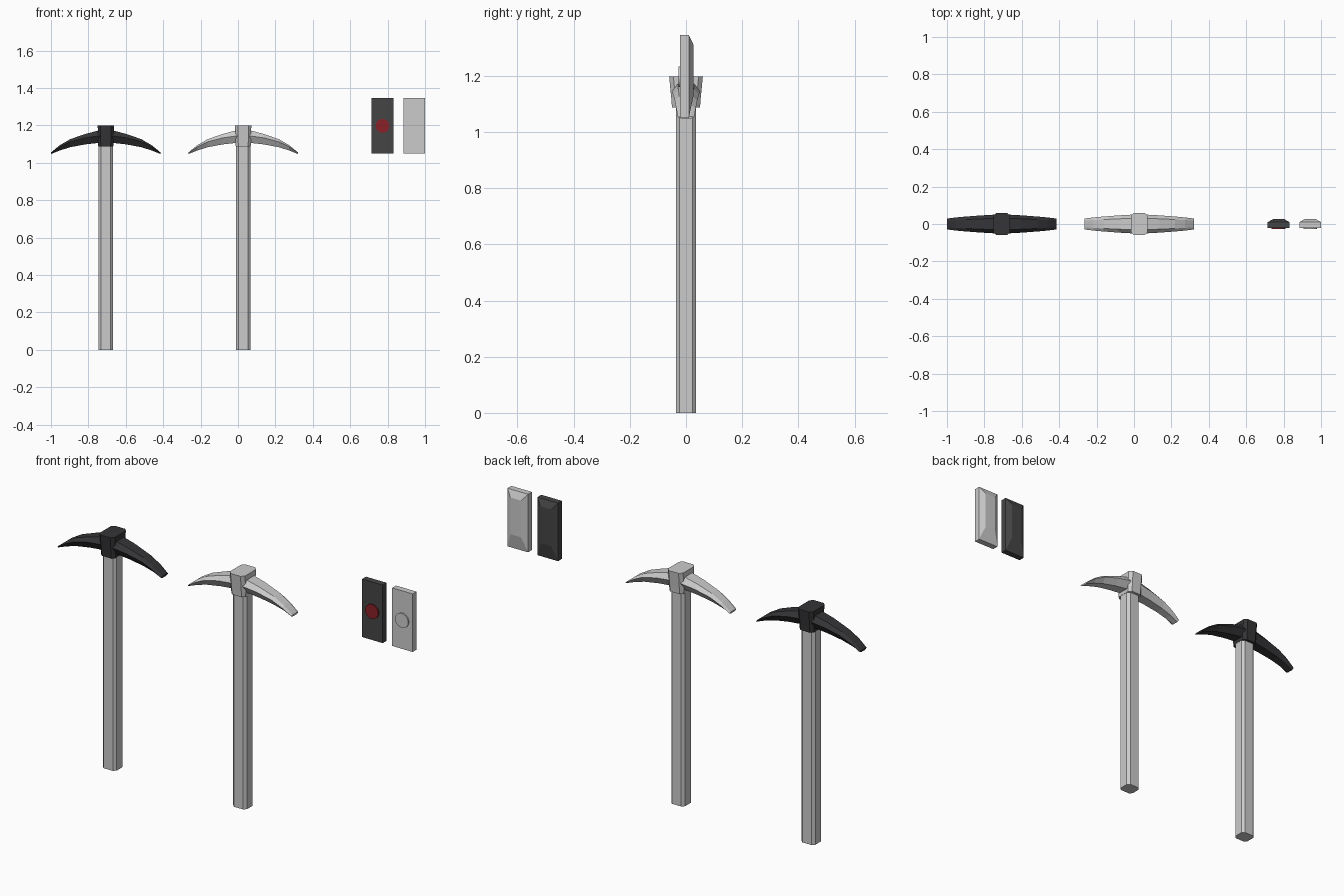
import bpy, bmesh, math

if "Cube" in bpy.data.objects:
    bpy.data.objects.remove(bpy.data.objects["Cube"])


def paint(name, rgb):
    m = bpy.data.materials.new(name)
    m.diffuse_color = (*rgb, 1)
    m.use_nodes = True
    m.node_tree.nodes["Principled BSDF"].inputs["Base Color"].default_value = m.diffuse_color
    return m


iron = paint("dark_iron", (0.035, 0.035, 0.038))
shell = paint("dark_shell", (0.06, 0.06, 0.06))
red = paint("red", (0.25, 0.015, 0.02))


def loft(name, rings, mat=None):
    """Skin a closed solid through rings with equal point counts."""
    bm = bmesh.new()
    vs = [[bm.verts.new(p) for p in r] for r in rings]
    n = len(rings[0])
    for a, b in zip(vs, vs[1:]):
        for i in range(n):
            j = (i + 1) % n
            bm.faces.new((a[i], a[j], b[j], b[i]))
    bm.faces.new(vs[0][::-1])
    bm.faces.new(vs[-1])
    bmesh.ops.recalc_face_normals(bm, faces=bm.faces)
    me = bpy.data.meshes.new(name)
    bm.to_mesh(me)
    bm.free()
    ob = bpy.data.objects.new(name, me)
    bpy.context.collection.objects.link(ob)
    if mat:
        me.materials.append(mat)
    return ob


def octagon(cx, hx, hy, c, z):
    """Rectangle with cut corners, lying flat at height z."""
    q = [(hx, hy - c), (hx - c, hy), (c - hx, hy), (-hx, hy - c),
         (-hx, c - hy), (c - hx, -hy), (hx - c, -hy), (hx, c - hy)]
    return [(cx + x, y, z) for x, y in q]


def pickaxe(tag, cx, mat):
    # handle with chamfered edges
    loft("handle_" + tag, [octagon(cx, 0.039, 0.036, 0.013, z) for z in (0, 1.1)])
    # head block, flaring towards the top
    loft("head_block_" + tag, [octagon(cx, 0.040, 0.050, 0.014, 1.088),
                               octagon(cx, 0.042, 0.052, 0.015, 1.115),
                               octagon(cx, 0.043, 0.060, 0.015, 1.198)], mat)
    # curved arms: distance, top, shoulder, bottom heights, half width
    path = [(0.0, 1.178, 1.148, 1.108, 0.052), (0.04, 1.172, 1.143, 1.106, 0.050),
            (0.11, 1.154, 1.133, 1.098, 0.046), (0.19, 1.126, 1.112, 1.083, 0.040),
            (0.245, 1.094, 1.085, 1.066, 0.035), (0.292, 1.056, 1.053, 1.047, 0.029)]
    for side, s in (("left", -1), ("right", 1)):
        rings = [[(cx + s * d, y, z) for y, z in
                  ((-w * .6, t), (w * .6, t), (w, m), (w * .55, b), (-w * .55, b), (-w, m))]
                 for d, t, m, b, w in path]
        loft(f"head_arm_{side}_{tag}", rings, mat)


def remote(tag, cx, body, knob):
    # flat-fronted case with a sloped back
    def rect(y, ix, low, high):
        return [(cx - .058 + ix, y, low), (cx + .058 - ix, y, low),
                (cx + .058 - ix, y, high), (cx - .058 + ix, y, high)]
    loft("case_" + tag, [rect(-.021, 0, 1.05, 1.346), rect(.010, 0, 1.05, 1.346),
                         rect(.026, .028, 1.125, 1.312)], body)
    # round push button
    ring = [(math.cos(i * math.tau / 24) * .037, math.sin(i * math.tau / 24) * .037)
            for i in range(24)]
    loft("button_" + tag, [[(cx + x, y, 1.197 + z) for x, z in ring]
                           for y in (-.018, -.027)], knob)


pickaxe("dark", -0.707, iron)
pickaxe("light", 0.028, None)
remote("dark", 0.773, shell, red)
remote("light", 0.942, None, None)
